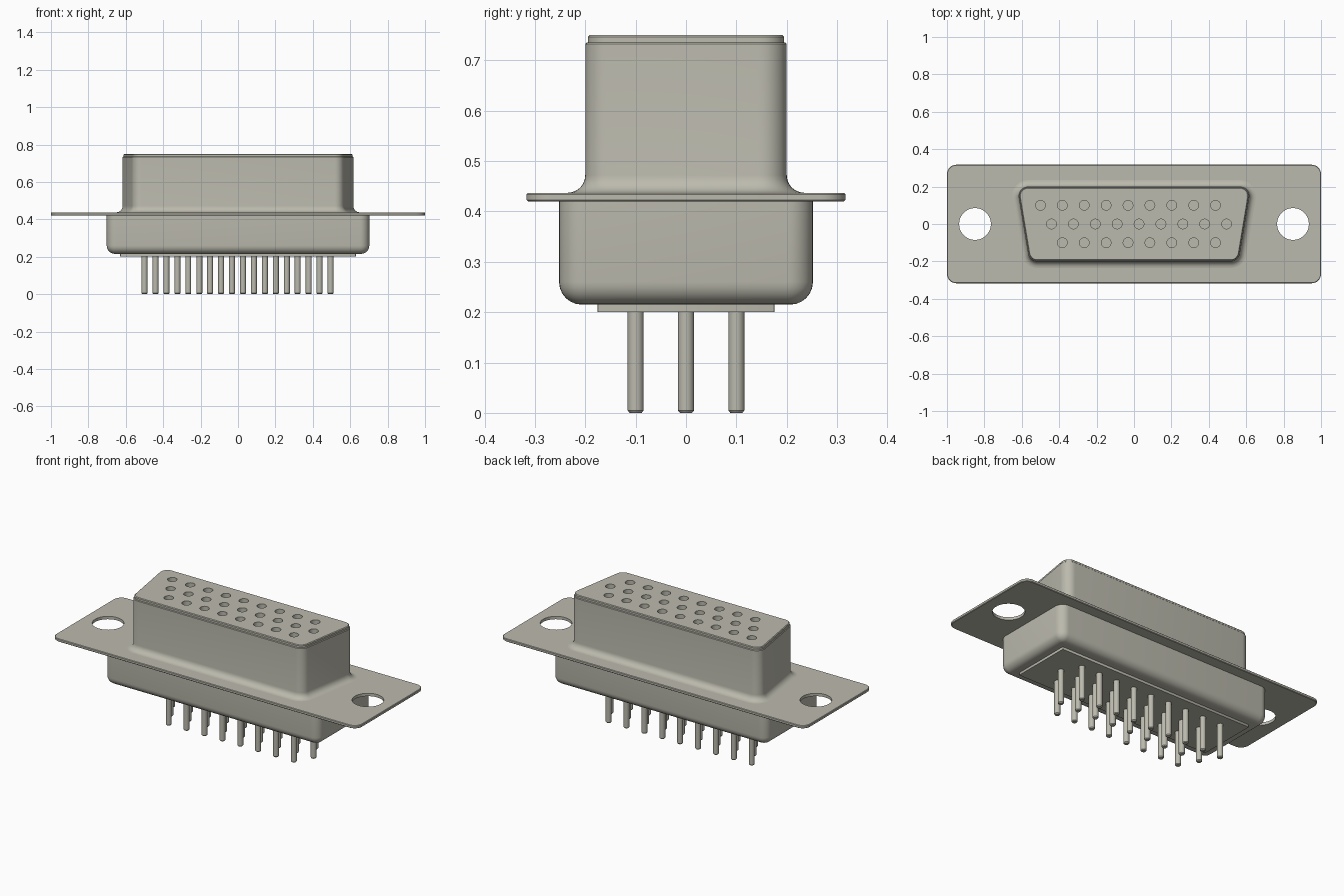
import bpy, bmesh
from math import sin, cos, pi, atan2, radians

if "Cube" in bpy.data.objects:
    bpy.data.objects.remove(bpy.data.objects["Cube"], do_unlink=True)

# One warm grey for every part
mat = bpy.data.materials.new("warm_grey")
mat.use_nodes = True
GREY = (0.50, 0.49, 0.42, 1)
mat.diffuse_color = GREY
mat.node_tree.nodes["Principled BSDF"].inputs["Base Color"].default_value = GREY


def outline(centres, r, steps):
    """Rounded counter-clockwise outline: arcs of radius r about corner centres."""
    n = len(centres)
    if n == 1:
        x, y = centres[0]
        return [(x + r * cos(2 * pi * k / steps), y + r * sin(2 * pi * k / steps))
                for k in range(steps)]
    pts = []
    for i, (x, y) in enumerate(centres):
        px, py = centres[i - 1]
        qx, qy = centres[(i + 1) % n]
        a = atan2(y - py, x - px) - pi / 2
        b = atan2(qy - y, qx - x) - pi / 2
        sweep = (b - a) % (2 * pi)
        for k in range(steps + 1):
            t = a + sweep * k / steps
            pts.append((x + r * cos(t), y + r * sin(t)))
    return pts


def loft(bm, centres, profile, steps=8, caps=True):
    """Stack outlines along a (radius, height) profile, bottom to top."""
    rings = [[bm.verts.new((x, y, z)) for x, y in outline(centres, r, steps)]
             for r, z in profile]
    n = len(rings[0])
    for low, high in zip(rings, rings[1:]):
        for i in range(n):
            j = (i + 1) % n
            bm.faces.new((low[i], low[j], high[j], high[i]))
    if caps:
        bm.faces.new(rings[0][::-1])
        bm.faces.new(rings[-1])


def build(name, shapes, profile, **options):
    bm = bmesh.new()
    for centres in shapes:
        loft(bm, centres, profile, **options)
    mesh = bpy.data.meshes.new(name)
    bm.to_mesh(mesh)
    bm.free()
    mesh.materials.append(mat)
    obj = bpy.data.objects.new(name, mesh)
    bpy.context.collection.objects.link(obj)
    return obj


def activate(obj):
    bpy.ops.object.select_all(action='DESELECT')
    obj.select_set(True)
    bpy.context.view_layer.objects.active = obj


def smooth(obj):
    activate(obj)
    bpy.ops.object.shade_smooth_by_angle(angle=radians(30))


def drill(obj, cutter):
    activate(obj)
    mod = obj.modifiers.new("holes", 'BOOLEAN')
    mod.operation = 'DIFFERENCE'
    mod.solver = 'EXACT'
    mod.object = cutter
    bpy.ops.object.modifier_apply(modifier=mod.name)
    bpy.data.objects.remove(cutter, do_unlink=True)


def rect(x, y):
    return [(-x, -y), (x, -y), (x, y), (-x, y)]


def arc(n=6):
    return [pi / 2 * k / n for k in range(n + 1)]


D_SHAPE = [(-0.517, -0.15), (0.517, -0.15), (0.567, 0.15), (-0.567, 0.15)]

# Contact layout: three staggered rows
PITCH = 0.117
contacts = [[(start + PITCH * i, y)]
            for start, y, count in ((-0.5, 0.1, 9), (-0.441, 0, 9), (-0.383, -0.1, 8))
            for i in range(count)]

# Mounting flange with two screw holes
flange = build("mounting_flange", [rect(0.95, 0.267)],
               [(0.047, 0.42), (0.05, 0.423), (0.05, 0.434), (0.047, 0.437)])
drill(flange, build("screw_hole_cutter", [[(-0.85, 0)], [(0.85, 0)]],
                    [(0.085, 0.38), (0.085, 0.48)], steps=40))
smooth(flange)

# D-shaped shell, flared into the flange, with a rolled rim
flare = [(0.05 + 0.035 * (1 - sin(t)), 0.437 + 0.035 * (1 - cos(t))) for t in arc()]
shell = build("front_shell", [D_SHAPE],
              flare + [(0.05, 0.732), (0.047, 0.735), (0.044, 0.735)], caps=False)
smooth(shell)

# Insulating insert with contact holes
insert = build("contact_insert", [D_SHAPE],
               [(0.045, 0.5), (0.045, 0.746), (0.041, 0.75)])
drill(insert, build("contact_hole_cutter", contacts,
                    [(0.026, 0.67), (0.026, 0.8)], steps=24))
smooth(insert)

# Rear cup with rounded lower edge
bottom = [(0.005 + 0.045 * sin(t), 0.215 + 0.045 * (1 - cos(t))) for t in arc()]
smooth(build("rear_cup", [rect(0.652, 0.202)], bottom + [(0.05, 0.421)]))

# Base plate under the cup
smooth(build("base_plate", [rect(0.627, 0.173)], [(0.003, 0.2), (0.003, 0.22)], steps=2))

# Solder pins
smooth(build("contact_pins", contacts,
             [(0.012, 0), (0.016, 0.005), (0.016, 0.205)], steps=20))
